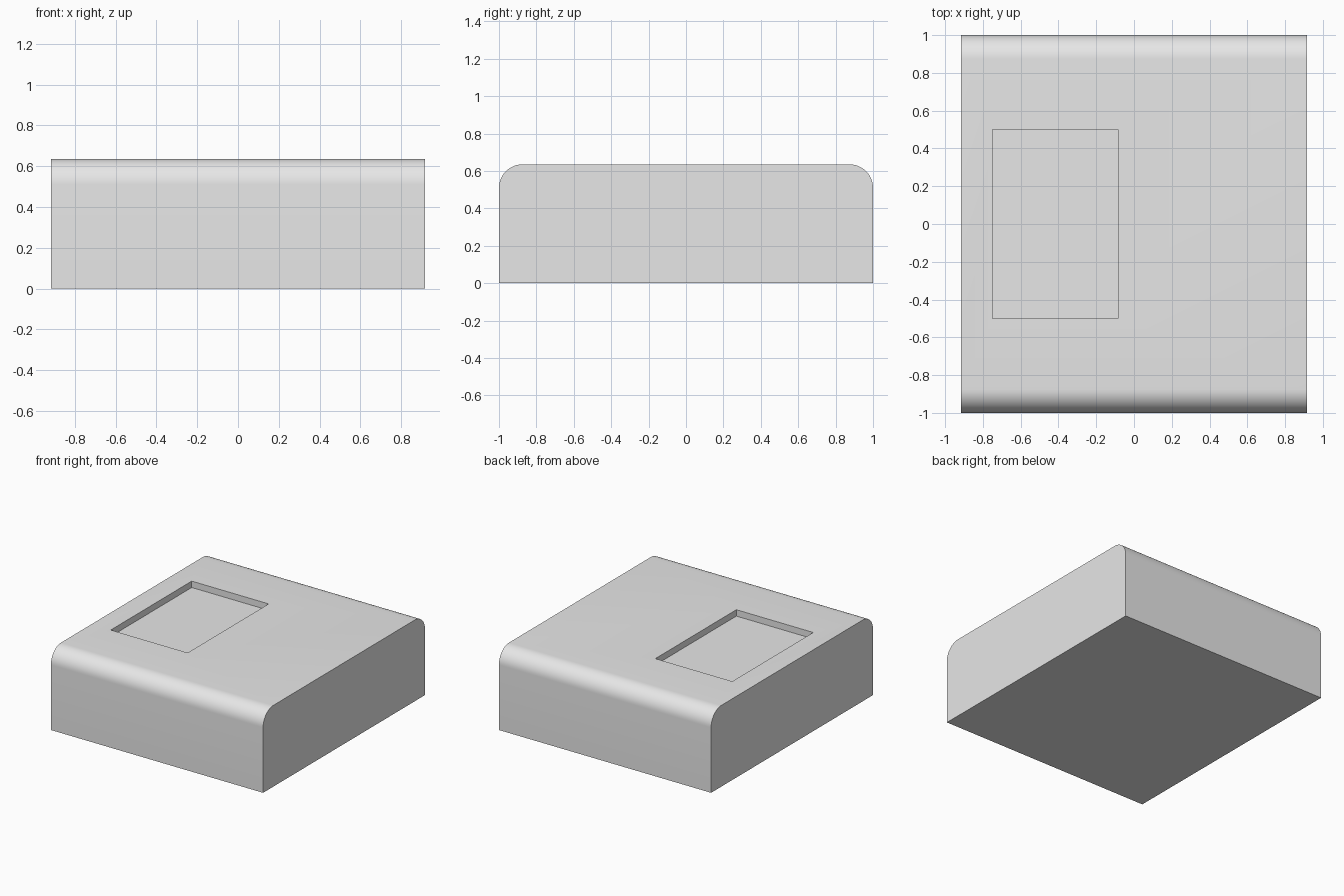
import bpy
import bmesh
from math import radians, sin, cos
from mathutils import Matrix, Vector

default = bpy.data.objects.get("Cube")
if default:
    bpy.data.objects.remove(default, do_unlink=True)

HALF_W, HALF_D, HEIGHT, RADIUS, STEPS = 0.917, 1.0, 0.635, 0.125, 12
POCKET_MIN, POCKET_MAX = Vector((-0.75, -0.5, 0)), Vector((-0.085, 0.5, 0))
POCKET_DEPTH = 0.05

grey = bpy.data.materials.new("plain grey")
grey.use_nodes = True
colour = (0.8, 0.8, 0.8, 1)
grey.diffuse_color = colour
grey.node_tree.nodes["Principled BSDF"].inputs["Base Color"].default_value = colour


def add_object(name, bm):
    bmesh.ops.recalc_face_normals(bm, faces=bm.faces)
    mesh = bpy.data.meshes.new(name)
    bm.to_mesh(mesh)
    bm.free()
    mesh.materials.append(grey)
    obj = bpy.data.objects.new(name, mesh)
    bpy.context.collection.objects.link(obj)
    return obj


# Block: side profile with rounded top front and back edges, swept across x
arc = [radians(90 * i / STEPS) for i in range(STEPS + 1)]
right = [(HALF_D - RADIUS + RADIUS * cos(a), HEIGHT - RADIUS + RADIUS * sin(a)) for a in arc]
left = [(-y, z) for y, z in reversed(right)]
profile = [(-HALF_D, 0), (HALF_D, 0)] + right + left
bm = bmesh.new()
side = bm.faces.new([bm.verts.new((-HALF_W, y, z)) for y, z in profile])
swept = bmesh.ops.extrude_face_region(bm, geom=[side])["geom"]
bmesh.ops.translate(bm, vec=(2 * HALF_W, 0, 0),
                    verts=[v for v in swept if isinstance(v, bmesh.types.BMVert)])
block = add_object("rounded_block", bm)

# Shallow rectangular pocket in the top
bm = bmesh.new()
size = POCKET_MAX - POCKET_MIN
centre = (POCKET_MIN + POCKET_MAX) / 2 + Vector((0, 0, HEIGHT))
bmesh.ops.create_cube(bm, size=1, matrix=Matrix.Translation(centre)
                      @ Matrix.Diagonal((size.x, size.y, 2 * POCKET_DEPTH, 1)))
cutter = add_object("pocket_cutter", bm)
cutter.hide_render = True

cut = block.modifiers.new("pocket", "BOOLEAN")
cut.operation, cut.solver, cut.object = "DIFFERENCE", "EXACT", cutter
bpy.ops.object.select_all(action="DESELECT")
bpy.context.view_layer.objects.active = block
block.select_set(True)
bpy.ops.object.modifier_apply(modifier=cut.name)
bpy.data.objects.remove(cutter, do_unlink=True)

# Smooth rounded edges, crisp corners
bpy.ops.object.shade_smooth_by_angle(angle=radians(30))
